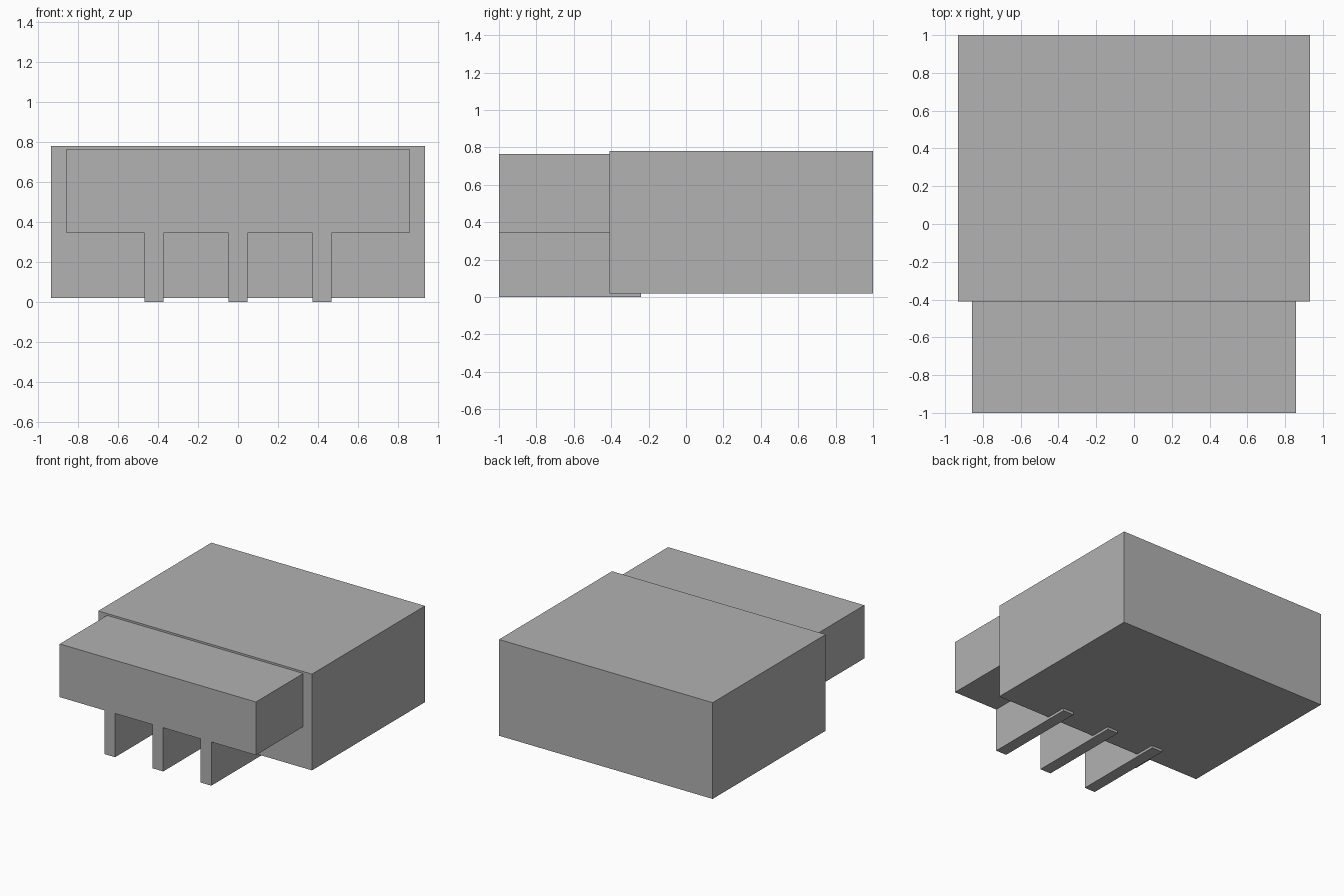
import bpy

if "Cube" in bpy.data.objects:
    bpy.data.objects.remove(bpy.data.objects["Cube"])

# Single flat grey
grey = bpy.data.materials.new("mid grey")
grey.diffuse_color = (0.445, 0.445, 0.445, 1)
grey.use_nodes = True
grey.node_tree.nodes["Principled BSDF"].inputs["Base Color"].default_value = grey.diffuse_color


def box(name, x, y, z):
    """Axis-aligned box from (min, max) ranges."""
    ranges = (x, y, z)
    bpy.ops.mesh.primitive_cube_add(size=1, location=[(a + b) / 2 for a, b in ranges])
    ob = bpy.context.object
    ob.name = name
    ob.scale = [b - a for a, b in ranges]
    bpy.ops.object.transform_apply(location=False, rotation=False, scale=True)
    ob.data.materials.append(grey)
    return ob


# Large rear body
box("main_body", (-0.933, 0.933), (-0.41, 1.0), (0.02, 0.78))

# Narrower block projecting from the front, running into the body
box("front_block", (-0.857, 0.857), (-1.0, -0.24), (0.345, 0.765))

# Three thin upright fins carrying the front block
for side, cx in (("left", -0.42), ("middle", 0.0), ("right", 0.42)):
    box(side + "_support_fin", (cx - 0.047, cx + 0.047), (-1.0, -0.24), (0.0, 0.345))
